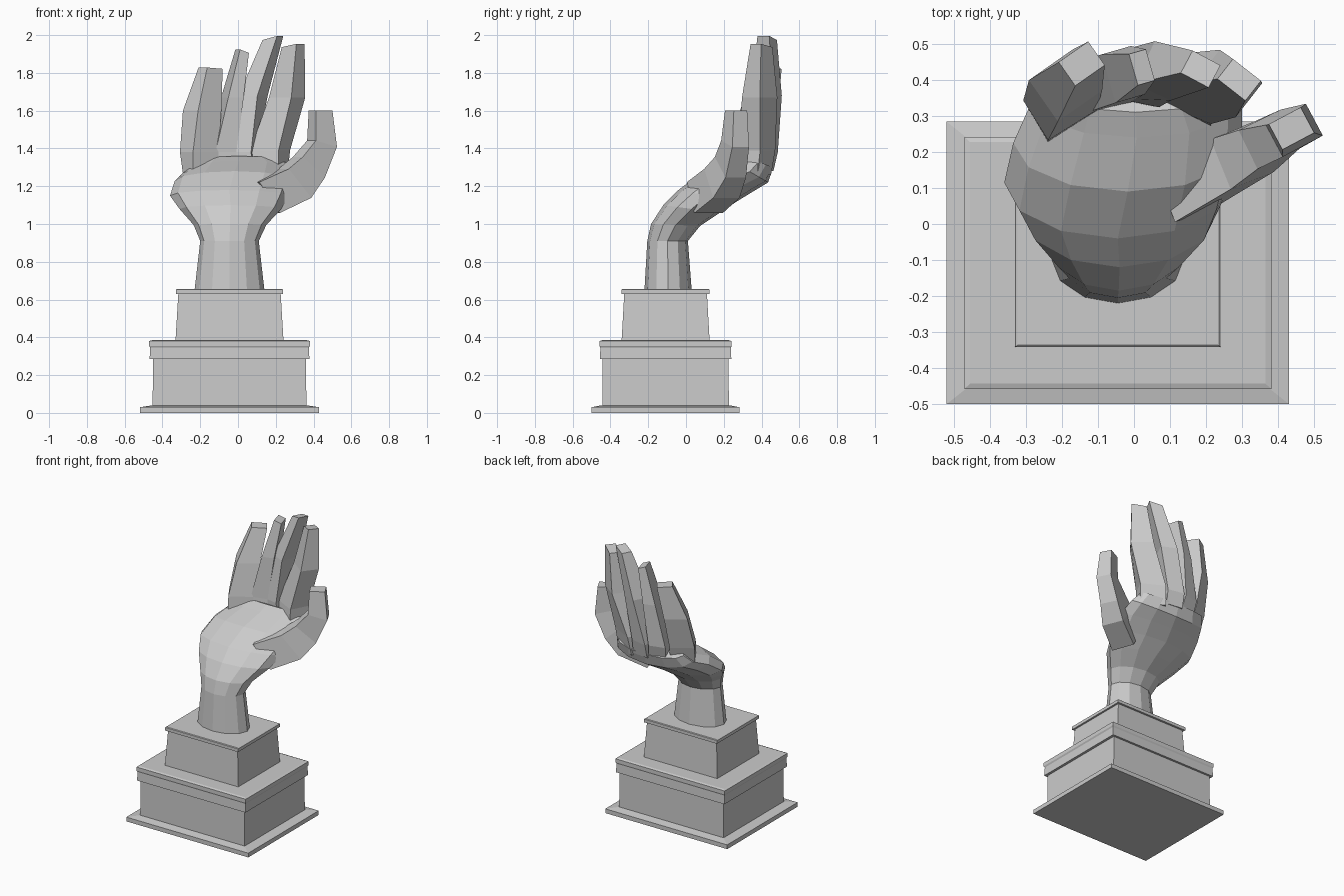
import bpy, bmesh
from math import cos, sin, pi, radians
from mathutils import Vector, Euler


def loft(name, rings):
    """Skin a stack of equal-length point rings and cap both ends."""
    bm = bmesh.new()
    rows = [[bm.verts.new(p) for p in ring] for ring in rings]
    n = len(rows[0])
    for a, b in zip(rows, rows[1:]):
        for i in range(n):
            j = (i + 1) % n
            bm.faces.new((a[i], a[j], b[j], b[i]))
    bm.faces.new(rows[0][::-1])
    bm.faces.new(rows[-1])
    bmesh.ops.recalc_face_normals(bm, faces=bm.faces)
    mesh = bpy.data.meshes.new(name)
    bm.to_mesh(mesh)
    bm.free()
    obj = bpy.data.objects.new(name, mesh)
    bpy.context.collection.objects.link(obj)
    return obj


SQUARE = [(-1, -1), (1, -1), (1, 1), (-1, 1)]
ROUND = [(cos(i * pi / 6), sin(i * pi / 6)) for i in range(12)]


def ring(shape, c, u, v):
    return [Vector(c) + Vector(u) * a + Vector(v) * b for a, b in shape]


def pedestal_part(name, levels):
    # levels: z, half width, half depth
    loft(name, [ring(SQUARE, (-0.045, -0.108, z), (w, 0, 0), (0, d, 0))
                for z, w, d in levels])


def digit(name, stations):
    # stations: centre x, y, z, half width, half depth, side tilt, turn
    rings = []
    for x, y, z, w, d, tilt, turn in stations:
        r = Euler((0, radians(tilt), radians(turn))).to_matrix()
        rings.append(ring(SQUARE, (x, y, z), r @ Vector((w, 0, 0)), r @ Vector((0, d, 0))))
    loft(name, rings)


# Stepped pedestal
pedestal_part("base_plate", [(0, .475, .392), (.03, .475, .392), (.04, .41, .34)])
pedestal_part("lower_block", [(.035, .407, .335), (.285, .405, .333)])
pedestal_part("moulding", [(.285, .423, .348), (.345, .42, .345), (.355, .426, .35),
                           (.38, .426, .35), (.385, .41, .335)])
pedestal_part("upper_block", [(.38, .286, .233), (.63, .271, .219)])
pedestal_part("top_plate", [(.63, .284, .233), (.652, .284, .233), (.656, .278, .228)])

# Wrist and bent-back palm: left x, right x, front (y, z), back (y, z)
sections = [
    (-.23, .14, (-.22, .65), (.03, .65)),
    (-.20, .11, (-.205, .91), (.01, .91)),
    (-.235, .15, (-.185, 1.0), (.075, .99)),
    (-.31, .23, (-.12, 1.10), (.18, 1.06)),
    (-.36, .27, (-.04, 1.18), (.27, 1.12)),
    (-.335, .30, (.09, 1.28), (.36, 1.175)),
    (-.285, .30, (.24, 1.335), (.435, 1.22)),
    (-.25, .26, (.31, 1.36), (.46, 1.30)),
]
palm_rings = []
for x0, x1, f, b in sections:
    c = ((x0 + x1) / 2, (f[0] + b[0]) / 2, (f[1] + b[1]) / 2)
    palm_rings.append(ring(ROUND, c, ((x1 - x0) / 2, 0, 0),
                           (0, (b[0] - f[0]) / 2, (b[1] - f[1]) / 2)))
loft("palm_and_wrist", palm_rings)

# Fingers, fanned around the cupped palm
digit("little_finger", [
    (-.195, .31, 1.25, .08, .05, 0, 30), (-.205, .33, 1.38, .08, .065, 0, 32),
    (-.19, .385, 1.60, .075, .07, 0, 35), (-.145, .445, 1.825, .05, .04, 4, 35)])
digit("ring_finger", [
    (-.07, .38, 1.28, .06, .06, 0, 12), (-.08, .395, 1.38, .058, .07, 0, 14),
    (-.03, .415, 1.67, .042, .07, 0, 16), (.022, .435, 1.915, .026, .045, 20, 16)])
digit("middle_finger", [
    (.03, .395, 1.28, .06, .06, 0, -8), (.025, .405, 1.38, .06, .07, 0, -12),
    (.08, .425, 1.68, .055, .065, 0, -25), (.185, .43, 1.985, .045, .035, -14, -28)])
digit("index_finger", [
    (.16, .36, 1.26, .085, .06, 0, -25), (.17, .375, 1.39, .085, .065, 0, -28),
    (.26, .39, 1.67, .075, .06, 0, -38), (.292, .40, 1.945, .05, .035, -10, -38)])

# Thumb with its fleshy root
digit("thumb", [
    (.14, .10, 1.14, .10, .08, 55, 20), (.30, .19, 1.215, .10, .075, 50, 22),
    (.375, .235, 1.30, .085, .06, 40, 26), (.445, .26, 1.425, .065, .05, 15, 28),
    (.437, .265, 1.60, .05, .04, 0, 28)])
